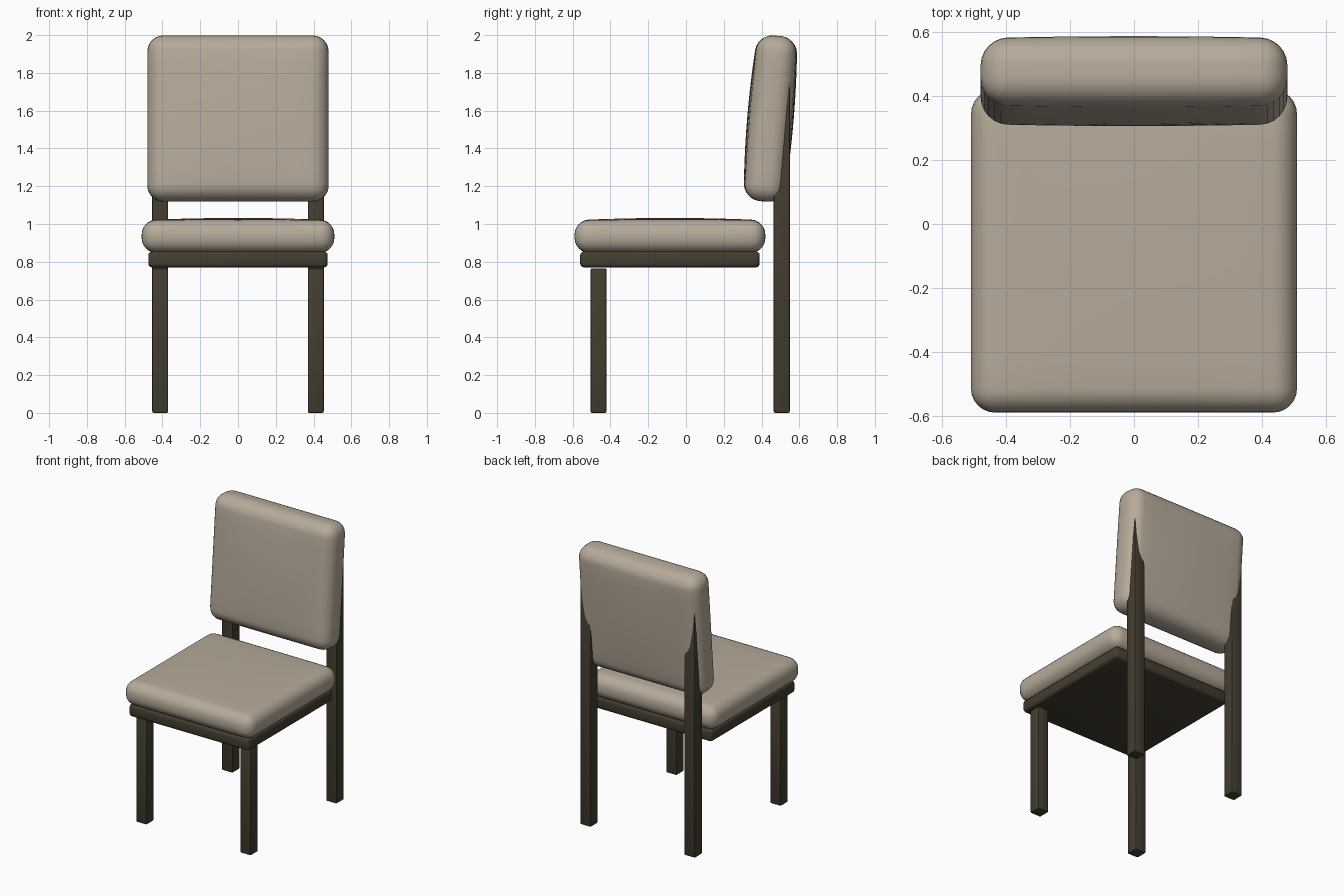
import bpy, bmesh, math
from mathutils import Matrix, Vector

old = bpy.data.objects.get("Cube")
if old:
    bpy.data.objects.remove(old, do_unlink=True)


def material(name, rgb):
    m = bpy.data.materials.new(name)
    m.use_nodes = True
    m.diffuse_color = (*rgb, 1)
    m.node_tree.nodes["Principled BSDF"].inputs["Base Color"].default_value = (*rgb, 1)
    return m


fabric = material("beige fabric", (0.47, 0.405, 0.325))
wood = material("dark wood", (0.058, 0.047, 0.029))


def rounded_box(name, size, centre, radius, mat, segments=3, bulge=0.0, lean=0.0):
    """Rounded box; bulge domes its two large (local z) faces, lean turns it about x."""
    bm = bmesh.new()
    bmesh.ops.create_cube(bm, size=1, matrix=Matrix.Diagonal((*size, 1)))
    bmesh.ops.bevel(bm, geom=bm.edges[:], offset=radius, segments=segments,
                    profile=0.5, affect='EDGES')
    if bulge:
        long_edges = [e for e in bm.edges if e.calc_length() > 0.3]
        bmesh.ops.subdivide_edges(bm, edges=long_edges, cuts=9, use_grid_fill=True)
        for v in bm.verts:
            u, w, h = (2 * v.co[i] / size[i] for i in range(3))
            v.co.z += bulge * h * (1 - u * u) * (1 - w * w)
    bmesh.ops.recalc_face_normals(bm, faces=bm.faces[:])
    mesh = bpy.data.meshes.new(name)
    bm.to_mesh(mesh)
    bm.free()
    mesh.materials.append(mat)
    ob = bpy.data.objects.new(name, mesh)
    ob.location = Vector(centre)
    ob.rotation_euler.x = lean
    bpy.context.collection.objects.link(ob)
    bpy.ops.object.select_all(action='DESELECT')
    ob.select_set(True)
    bpy.context.view_layer.objects.active = ob
    bpy.ops.object.shade_smooth_by_angle(angle=math.radians(40))
    return ob


# Seat
rounded_box("seat_frame", (0.95, 0.95, 0.085), (0, -0.085, 0.8125), 0.02, wood)
rounded_box("seat_cushion", (1.02, 1.01, 0.17), (0, -0.085, 0.935), 0.075, fabric, 6, bulge=0.012)

# Backrest, standing upright and tipped slightly backwards
rounded_box("back_cushion", (0.96, 0.88, 0.21), (0, 0.447, 1.558), 0.085, fabric, 6,
            bulge=0.018, lean=math.radians(90 - 4.8))

# Legs: short in front, long behind to carry the backrest
for side, x in (("left", 0.412), ("right", -0.412)):
    rounded_box(f"front_leg_{side}", (0.085, 0.085, 0.765), (x, -0.463, 0.3825), 0.008, wood, 2)
    rounded_box(f"rear_leg_{side}", (0.085, 0.085, 1.8), (x, 0.507, 0.9), 0.008, wood, 2)
